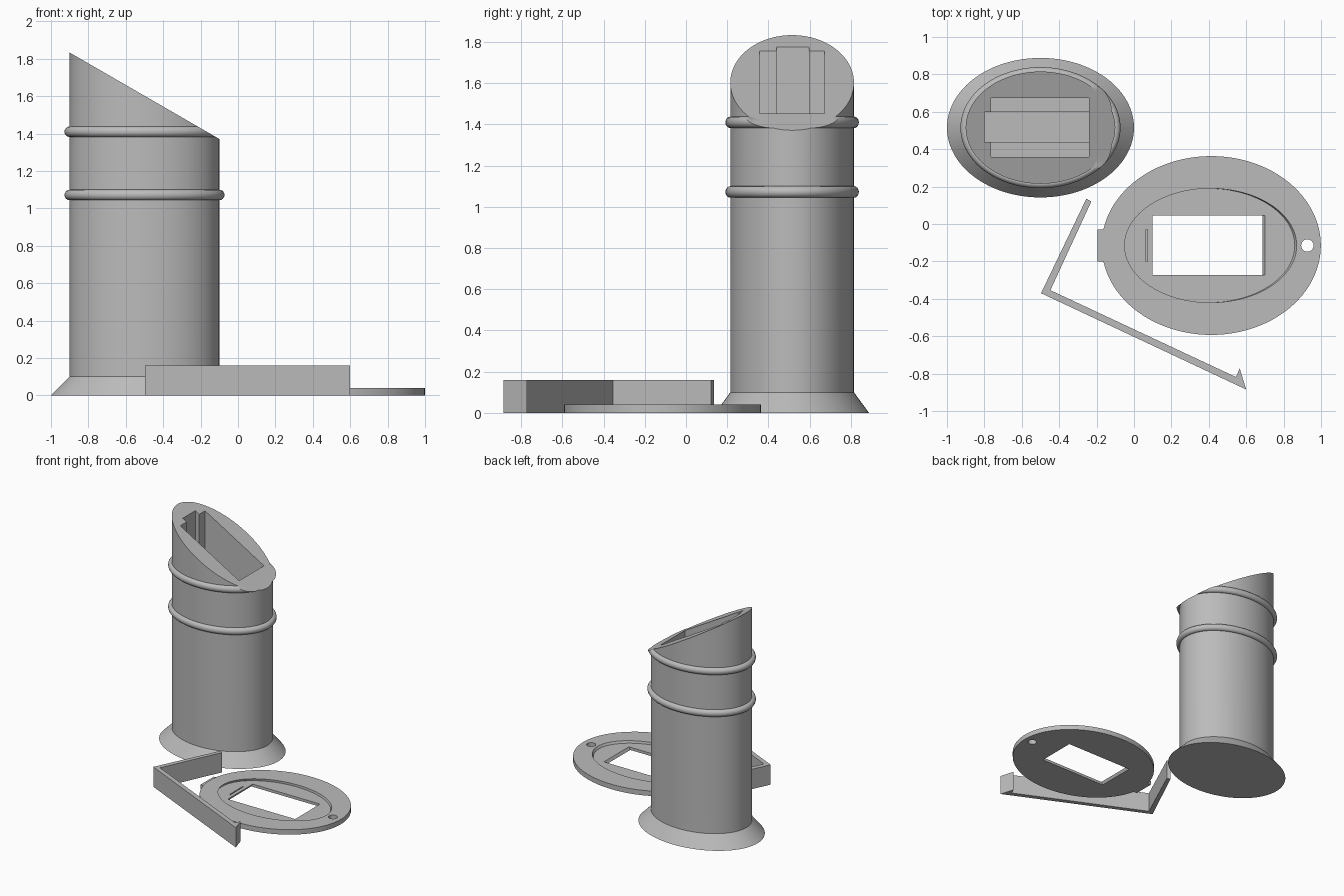
import bpy, bmesh, math
from mathutils import Vector

if "Cube" in bpy.data.objects:
    bpy.data.objects.remove(bpy.data.objects["Cube"])

grey = bpy.data.materials.new("light grey")
grey.diffuse_color = (0.5, 0.5, 0.5, 1)
grey.use_nodes = True
grey.node_tree.nodes["Principled BSDF"].inputs["Base Color"].default_value = grey.diffuse_color
TAN30 = math.tan(math.radians(30))
TX, TY = -0.5, 0.515          # tower axis
PX, PY = 0.413, -0.115        # plate centre


def finish(name, bm, smooth=True):
    bmesh.ops.recalc_face_normals(bm, faces=bm.faces[:])
    me = bpy.data.meshes.new(name)
    bm.to_mesh(me)
    bm.free()
    me.materials.append(grey)
    ob = bpy.data.objects.new(name, me)
    bpy.context.collection.objects.link(ob)
    if smooth:
        shade(ob)
    return ob


def shade(ob):
    bpy.ops.object.select_all(action='DESELECT')
    ob.select_set(True)
    bpy.context.view_layer.objects.active = ob
    bpy.ops.object.shade_smooth_by_angle(angle=math.radians(30))


def ellipse(cx, cy, rx, ry, n=96):
    return [(cx + rx * math.cos(2 * math.pi * i / n),
             cy + ry * math.sin(2 * math.pi * i / n)) for i in range(n)]


def rect(x0, x1, y0, y1):
    return [(x0, y0), (x1, y0), (x1, y1), (x0, y1)]


def loft(name, sections, smooth=True):
    """Capped solid through (outline, z) sections."""
    bm = bmesh.new()
    rings = [[bm.verts.new((x, y, z)) for x, y in pts] for pts, z in sections]
    n = len(rings[0])
    for a, b in zip(rings, rings[1:]):
        for i in range(n):
            j = (i + 1) % n
            bm.faces.new((a[i], a[j], b[j], b[i]))
    bm.faces.new(rings[0])
    bm.faces.new(rings[-1])
    return finish(name, bm, smooth)


def slanted(name, outline, z0, z1, ztop):
    """Prism leaning 30 degrees, true to the outline at height ztop."""
    return loft(name, [([(x + (z - ztop) * TAN30, y) for x, y in outline], z)
                       for z in (z0, z1)], False)


def carve(ob, *cutters):
    for c in cutters:
        m = ob.modifiers.new("cut", 'BOOLEAN')
        m.operation, m.solver, m.object = 'DIFFERENCE', 'EXACT', c
        bpy.context.view_layer.objects.active = ob
        bpy.ops.object.modifier_apply(modifier=m.name)
        bpy.data.objects.remove(c, do_unlink=True)
    shade(ob)


def slice_top(ob):
    """Cut away everything above the sloping top plane and cap it."""
    bm = bmesh.new()
    bm.from_mesh(ob.data)
    res = bmesh.ops.bisect_plane(
        bm, geom=bm.verts[:] + bm.edges[:] + bm.faces[:],
        plane_co=(-0.9, TY, 1.833), plane_no=Vector((TAN30, 0, 1)).normalized(),
        clear_outer=True)
    edges = [e for e in res['geom_cut'] if isinstance(e, bmesh.types.BMEdge)]
    bmesh.ops.holes_fill(bm, edges=edges, sides=0)
    bmesh.ops.recalc_face_normals(bm, faces=bm.faces[:])
    bm.to_mesh(ob.data)
    bm.free()
    shade(ob)


# Tower: flared foot, oval column, sloping top with a stepped well
body = loft("tower_body", [(ellipse(TX, TY, 0.5, 0.373), 0),
                           (ellipse(TX, TY, 0.4, 0.3), 0.1),
                           (ellipse(TX, TY, 0.4, 0.3), 2.0)])
slice_top(body)
carve(body,
      loft("well_sides", [(rect(-0.765, -0.24, 0.357, 0.673), z) for z in (0.7, 2.2)], False),
      loft("well_middle", [(rect(-0.80, -0.2401, 0.438, 0.598), z) for z in (0.3, 2.2)], False))

# Rounded bands around the column
for name, z0 in (("lower_band", 1.072), ("upper_band", 1.41)):
    bm = bmesh.new()
    n, k, r = 96, 16, 0.028
    rings = []
    for j in range(k):
        a = 2 * math.pi * j / k
        d = r * math.cos(a)
        rings.append([bm.verts.new((x, y, z0 + r * math.sin(a)))
                      for x, y in ellipse(TX, TY, 0.4 + d, 0.3 + d * 0.85, n)])
    for j in range(k):
        a, b = rings[j], rings[(j + 1) % k]
        for i in range(n):
            bm.faces.new((a[i], a[(i + 1) % n], b[(i + 1) % n], b[i]))
    band = finish(name, bm)
    if name == "upper_band":
        slice_top(band)

# Oval plate: shallow slanted recess, window, tab slit and round hole
plate = loft("oval_plate", [(ellipse(PX, PY, 0.586, 0.478), z) for z in (0, 0.04)])
carve(plate,
      slanted("recess", ellipse(0.41, PY, 0.46, 0.305), 0.022, 0.06, 0.04),
      slanted("window", rect(0.11, 0.711, -0.272, 0.045), -0.02, 0.06, 0.04),
      loft("slit", [(rect(0.063, 0.071, -0.2, -0.03), z) for z in (0.01, 0.06)], False),
      loft("hole", [(ellipse(0.927, PY, 0.033, 0.033, 32), z) for z in (-0.02, 0.06)], False))
loft("plate_tab", [(rect(-0.195, -0.13, -0.2, -0.03), z) for z in (0, 0.032)], False)

# Angled clip with a barbed end
clip = [(-0.255, 0.135), (-0.497, -0.37), (0.6, -0.885), (0.565, -0.772),
        (0.545, -0.818), (-0.447, -0.354), (-0.228, 0.121)]
loft("angled_clip", [(clip, z) for z in (0, 0.16)], False)
